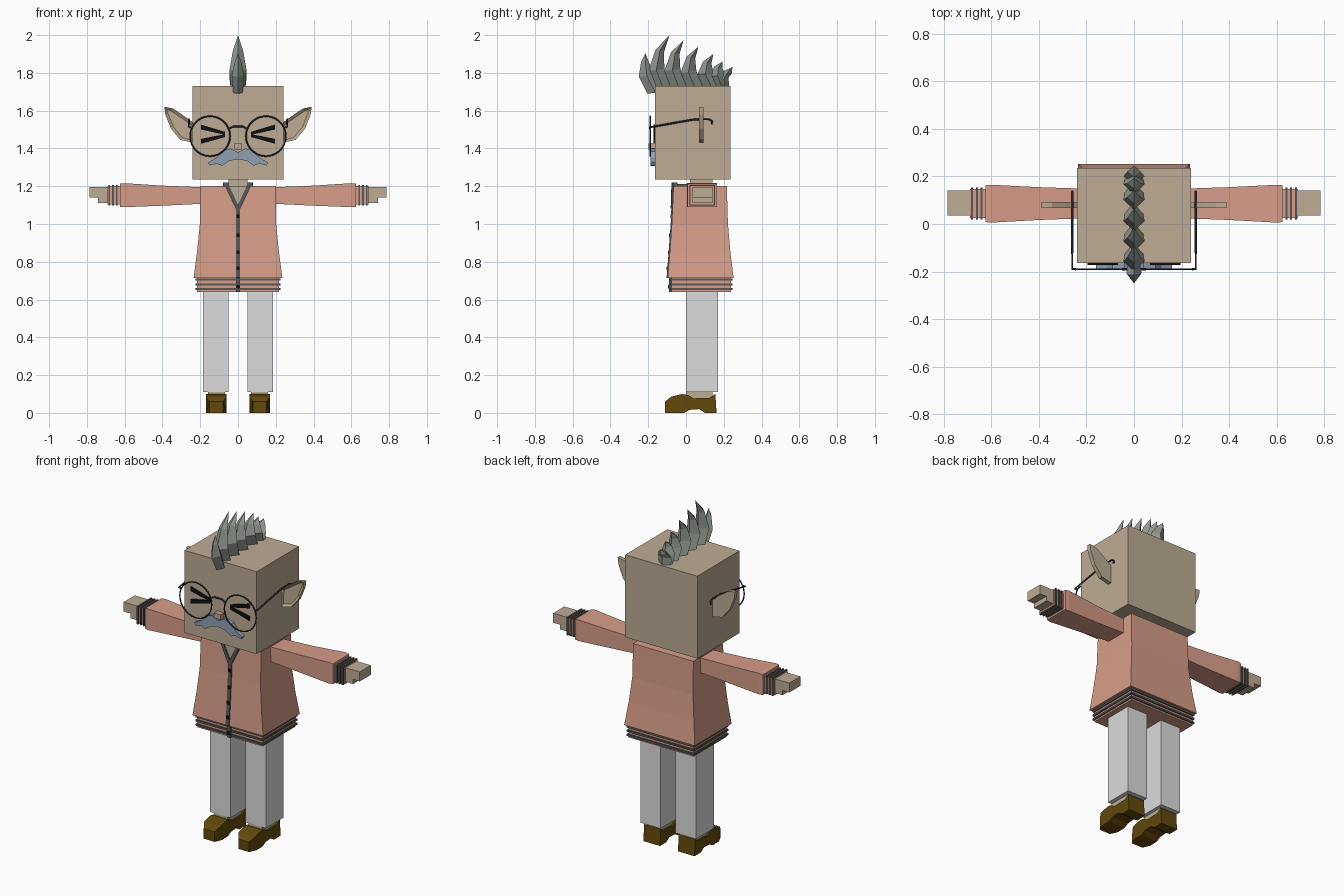
import bpy, bmesh, math
from mathutils import Vector, Matrix

if "Cube" in bpy.data.objects:
    bpy.data.objects.remove(bpy.data.objects["Cube"])


def material(name, rgb):
    m = bpy.data.materials.new(name)
    m.use_nodes = True
    col = [((c / 255 + 0.055) / 1.055) ** 2.4 if c > 10 else c / 3295 for c in rgb] + [1]
    m.diffuse_color = col
    m.node_tree.nodes["Principled BSDF"].inputs["Base Color"].default_value = col
    return m


SKIN = material("skin", (190, 172, 149))
CORAL = material("coral_knit", (215, 157, 137))
GREY = material("trouser_grey", (220, 220, 220))
BROWN = material("shoe_brown", (98, 73, 11))
HAIR = material("hair_grey", (146, 153, 145))
TRIM = material("trim_grey", (86, 88, 88))
BLUE = material("moustache_blue", (141, 160, 178))
BLACK = material("black", (14, 14, 14))
FRAME = material("frame_dark", (45, 48, 54))


def finish(bm, name, mat, mirror=False):
    bmesh.ops.recalc_face_normals(bm, faces=bm.faces)
    me = bpy.data.meshes.new(name)
    bm.to_mesh(me)
    bm.free()
    me.materials.append(mat)
    ob = bpy.data.objects.new(name, me)
    bpy.context.collection.objects.link(ob)
    if mirror:
        ob.modifiers.new("mirror", "MIRROR").use_mirror_merge = False
    return ob


def loft(name, mat, rings, mirror=False):
    """Skin a list of equal-length point rings and cap both ends."""
    bm = bmesh.new()
    vs = [[bm.verts.new(p) for p in r] for r in rings]
    n = len(vs[0])
    for a, b in zip(vs, vs[1:]):
        for i in range(n):
            j = (i + 1) % n
            bm.faces.new((a[i], a[j], b[j], b[i]))
    bm.faces.new(vs[0])
    bm.faces.new(vs[-1])
    bmesh.ops.remove_doubles(bm, verts=bm.verts, dist=1e-5)
    return finish(bm, name, mat, mirror)


def rect_z(z, x, y0, y1):
    return [(-x, y0, z), (x, y0, z), (x, y1, z), (-x, y1, z)]


def rect_x(x, y0, y1, z0, z1):
    return [(x, y0, z0), (x, y1, z0), (x, y1, z1), (x, y0, z1)]


def box(name, mat, x0, x1, y0, y1, z0, z1, mirror=False):
    return loft(name, mat, [rect_x(x0, y0, y1, z0, z1), rect_x(x1, y0, y1, z0, z1)], mirror)


def plate(name, mat, pts, y0, y1, mirror=False):
    """Outline in x, z given thickness along y."""
    return loft(name, mat, [[(x, y, z) for x, z in pts] for y in (y0, y1)], mirror)


def bar(name, mat, a, b, width, thick, mirror=False):
    a, b = Vector(a), Vector(b)
    w = (b - a).normalized()
    u = w.cross(Vector((0, 1, 0))).normalized()
    v = w.cross(u)
    m = Matrix((u, v, w)).transposed().to_4x4()
    m.translation = (a + b) / 2
    bm = bmesh.new()
    bmesh.ops.create_cube(bm, size=1, matrix=m @ Matrix.Diagonal((width, thick, (b - a).length, 1)))
    return finish(bm, name, mat, mirror)


def tube(name, mat, pts, r):
    cu = bpy.data.curves.new(name, "CURVE")
    cu.dimensions = "3D"
    cu.bevel_depth, cu.bevel_resolution = r, 1
    cu.use_fill_caps = True
    s = cu.splines.new("POLY")
    s.points.add(len(pts) - 1)
    for p, co in zip(s.points, pts):
        p.co = (*co, 1)
    cu.materials.append(mat)
    ob = bpy.data.objects.new(name, cu)
    bpy.context.collection.objects.link(ob)


# Head and neck
box("head", SKIN, -0.24, 0.24, -0.165, 0.235, 1.235, 1.73)
box("neck", SKIN, -0.05, 0.05, 0.02, 0.14, 1.18, 1.24)
box("nose", SKIN, -0.022, 0.022, -0.198, -0.16, 1.395, 1.425)

# Ears with a recessed inner face
ear = [(0.235, 1.535), (0.29, 1.575), (0.345, 1.612), (0.39, 1.62),
       (0.385, 1.58), (0.355, 1.505), (0.305, 1.445), (0.235, 1.43)]
ob = plate("ears", SKIN, ear, 0.068, 0.092, True)
bm = bmesh.new()
bm.from_mesh(ob.data)
bm.faces.ensure_lookup_table()
front = min(bm.faces, key=lambda f: f.calc_center_median().y)
bmesh.ops.inset_region(bm, faces=[front], thickness=0.016)
bmesh.ops.translate(bm, verts=front.verts, vec=(0, 0.012, 0))
bm.to_mesh(ob.data)
bm.free()

# Moustache
half = [(0.04, 1.4), (0.09, 1.385), (0.115, 1.35), (0.16, 1.325),
        (0.15, 1.31), (0.11, 1.32), (0.085, 1.308), (0.045, 1.335)]
outline = [(0, 1.38)] + half + [(0, 1.342)] + [(-x, z) for x, z in reversed(half)]
plate("moustache", BLUE, outline, -0.188, -0.164)

# Squeezed-shut eyes
for nm, z_out, z_in in (("upper", 1.513, 1.48), ("lower", 1.438, 1.468)):
    plate(nm + "_eye_strokes", BLACK,
          [(0.195, z_out + 0.013), (0.195, z_out - 0.013), (0.068, z_in - 0.008), (0.068, z_in + 0.008)],
          -0.172, -0.164, True)

# Round glasses
bpy.ops.mesh.primitive_torus_add(major_radius=0.106, minor_radius=0.004, major_segments=28,
                                 minor_segments=6, rotation=(math.pi / 2, 0, 0))
ring = bpy.context.object
ring.name = "lens_rims"
ring.data.transform(Matrix.Translation((0.148, -0.19, 1.465)) @ ring.matrix_basis)
ring.matrix_basis = Matrix()
ring.data.materials.append(FRAME)
ring.modifiers.new("mirror", "MIRROR")
tube("glasses_bridge", FRAME, [(-0.05, -0.19, 1.503), (-0.025, -0.19, 1.516), (0.025, -0.19, 1.516),
                               (0.05, -0.19, 1.503)], 0.005)
for nm, s in (("left", 1), ("right", -1)):
    path = [(0.245, -0.19, 1.51), (0.26, -0.19, 1.512), (0.26, -0.08, 1.532), (0.26, 0.04, 1.553),
            (0.26, 0.12, 1.555), (0.26, 0.138, 1.545), (0.26, 0.136, 1.527)]
    tube(nm + "_temple", FRAME, [(s * x, y, z) for x, y, z in path], 0.005)

# Crest of curved spikes: (belly y, belly z, tip y, tip z)
spikes = [(-0.25, 1.8, -0.215, 1.905), (-0.2, 1.83, -0.087, 2.0), (-0.115, 1.83, -0.013, 1.973),
          (-0.03, 1.82, 0.066, 1.94), (0.06, 1.81, 0.145, 1.9), (0.125, 1.8, 0.193, 1.86),
          (0.175, 1.785, 0.245, 1.83)]
for i, (y, z, ty, tz) in enumerate(spikes):
    w = 0.032 if i == 0 else 0.045
    uy, uz = y + (ty - y) * 0.35, z + (tz - z) * 0.55
    profile = [(min(y + 0.045, 0.17), 1.69, min(y + 0.13, 0.23), 1.7, w * 0.8),
               (y, z - 0.02, min(y + 0.085, 0.225), z - 0.01, w),
               (uy, uz, uy + 0.045, uz - 0.01, w * 0.6),
               (ty, tz, ty, tz, 0)]
    loft("hair_spike_%d" % (i + 1), HAIR,
         [[(0, fy, fz), (hw, (fy + by) / 2, (fz + bz) / 2), (0, by, bz), (-hw, (fy + by) / 2, (fz + bz) / 2)]
          for fy, fz, by, bz, hw in profile])

# Cardigan body, flaring downwards
levels = [(1.2, 0.2, -0.066, 0.216), (1.0, 0.202, -0.075, 0.222),
          (0.85, 0.217, -0.086, 0.235), (0.715, 0.235, -0.097, 0.252)]
loft("cardigan", CORAL, [rect_z(*lv) for lv in levels])
box("hem", CORAL, -0.217, 0.217, -0.077, 0.237, 0.64, 0.72)
for i in range(3):
    z = 0.65 + i * 0.025
    box("hem_stripe_%d" % (i + 1), TRIM, -0.224, 0.224, -0.084, 0.245, z, z + 0.011)

# Collar, front band and buttons
plate("chest_opening", SKIN, [(-0.055, 1.2), (0.055, 1.2), (0, 1.095)], -0.073, -0.066)
bar("collar_fronts", TRIM, (0.064, -0.07, 1.215), (0.003, -0.074, 1.085), 0.02, 0.014, True)
box("collar_tabs", TRIM, 0.05, 0.08, -0.07, -0.045, 1.195, 1.22, True)
box("collar_sides", TRIM, 0.052, 0.068, -0.05, 0.15, 1.19, 1.212, True)
box("collar_back", TRIM, -0.068, 0.068, 0.142, 0.156, 1.19, 1.212)
edge = [(lv[0], lv[2]) for lv in levels]
edge[0] = (1.1, -0.071)
for i, ((za, ya), (zb, yb)) in enumerate(zip(edge, edge[1:])):
    bar("front_band_%d" % (i + 1), TRIM, (0, ya, za), (0, yb, zb), 0.022, 0.012)
box("front_band_hem", TRIM, -0.011, 0.011, -0.09, -0.07, 0.64, 0.72)
for i, (z, y) in enumerate([(1.04, -0.077), (0.94, -0.083), (0.85, -0.09), (0.765, -0.097), (0.668, -0.09)]):
    box("button_%d" % (i + 1), BLACK, -0.008, 0.008, y - 0.006, y + 0.004, z - 0.009, z + 0.009)

# Sleeves, cuffs and hands
loft("sleeves", CORAL, [rect_x(0.19, 0.025, 0.148, 1.107, 1.195),
                        rect_x(0.4, 0.017, 0.155, 1.097, 1.203),
                        rect_x(0.6, 0.006, 0.165, 1.089, 1.216),
                        rect_x(0.625, 0.008, 0.163, 1.091, 1.213)], True)
box("cuffs", CORAL, 0.62, 0.69, 0.025, 0.148, 1.102, 1.2, True)
for i in range(3):
    x = 0.637 + i * 0.02
    box("cuff_stripes_%d" % (i + 1), TRIM, x, x + 0.009, 0.018, 0.154, 1.097, 1.206, True)
hand = [(0.68, 1.197), (0.785, 1.197), (0.785, 1.14), (0.74, 1.14), (0.74, 1.112), (0.68, 1.112)]
plate("hands", SKIN, hand, 0.035, 0.14, True)

# Trouser legs and ankles
box("trouser_legs", GREY, 0.05, 0.185, 0, 0.17, 0.11, 0.66, True)
box("ankles", SKIN, 0.07, 0.16, 0, 0.14, 0.06, 0.115, True)

# Shoes with an arched sole and narrowed toe
side = [(-0.11, 0), (-0.11, 0.06), (-0.08, 0.085), (-0.02, 0.1), (0.01, 0.095), (0.04, 0.077), (0.125, 0.08),
        (0.155, 0.1), (0.162, 0), (0.1, 0), (0.07, 0.02), (0.02, 0.016), (-0.01, 0), (-0.07, 0)]
rings = []
for s in (-1, 1):
    rings.append([(0.115 + s * (0.036 if y < -0.1 else 0.055), y, z) for y, z in side])
loft("shoes", BROWN, rings, True)
